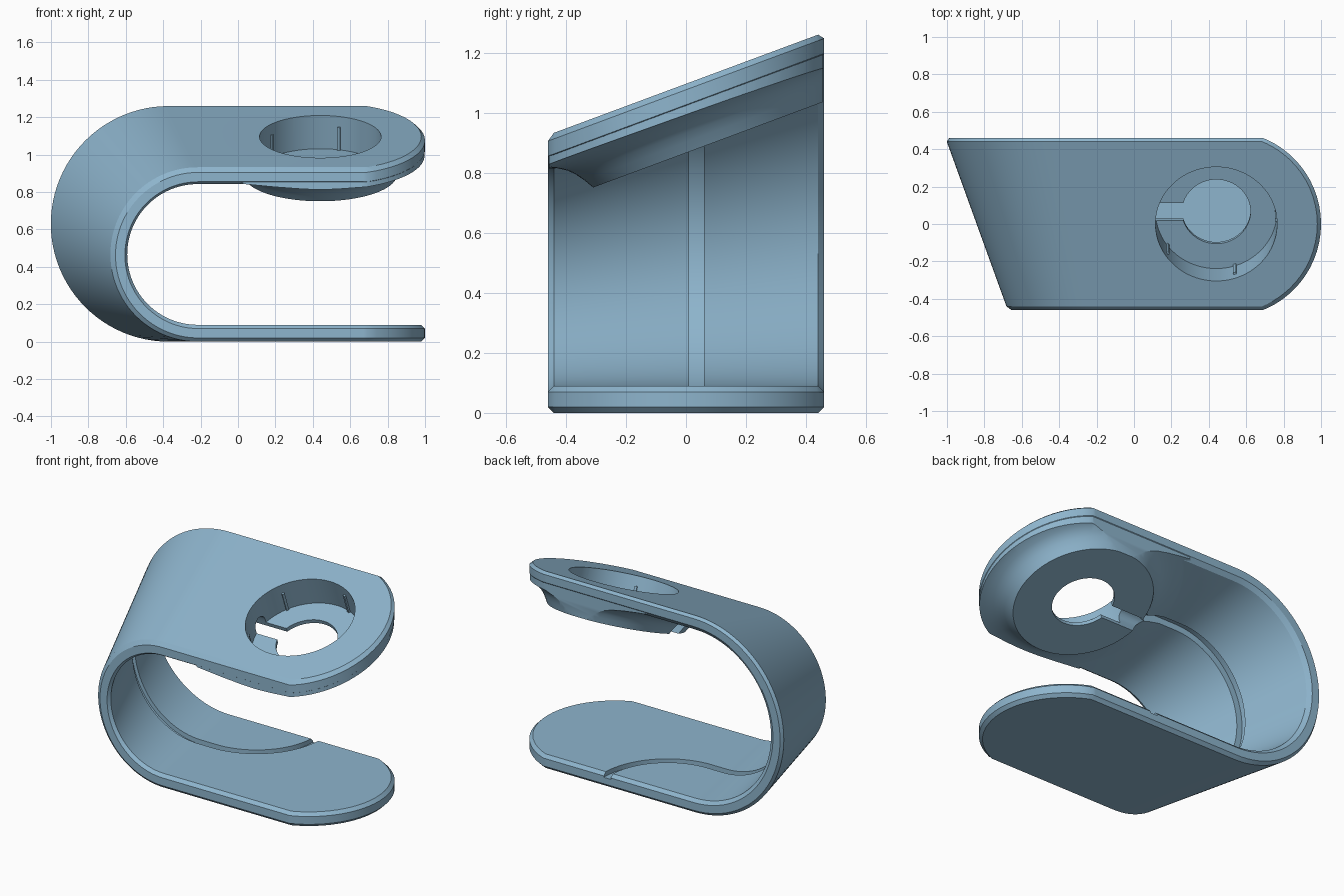
import bpy, bmesh, math
from mathutils import Matrix

if "Cube" in bpy.data.objects:
    bpy.data.objects.remove(bpy.data.objects["Cube"])

mat = bpy.data.materials.new("soft_blue")
mat.diffuse_color = (0.27, 0.46, 0.61, 1)
mat.use_nodes = True
mat.node_tree.nodes["Principled BSDF"].inputs["Base Color"].default_value = mat.diffuse_color

HALF, THICK, CH = 0.46, 0.09, 0.02          # half depth, wall, chamfer
END_X, END_R = 0.504, 0.496                 # centre and radius of the rounded ends
TILT = math.atan(0.342 / 0.92)
# frame on the tilted top surface, at the pocket centre
TOP = Matrix.Translation((0.44, 0, 1.096)) @ Matrix.Rotation(TILT, 4, 'X')


def finish(name, bm, matrix=Matrix()):
    bmesh.ops.transform(bm, matrix=matrix, verts=bm.verts)
    bmesh.ops.recalc_face_normals(bm, faces=bm.faces)
    me = bpy.data.meshes.new(name)
    bm.to_mesh(me)
    bm.free()
    me.materials.append(mat)
    ob = bpy.data.objects.new(name, me)
    bpy.context.collection.objects.link(ob)
    return ob


def skin(bm, rings, cap=True):
    """Join closed rings of points with quads."""
    vs = [[bm.verts.new(p) for p in ring] for ring in rings]
    n = len(vs[0])
    for a, b in zip(vs, vs[1:]):
        for i in range(n):
            j = (i + 1) % n
            bm.faces.new((a[i], a[j], b[j], b[i]))
    if cap:
        bm.faces.new(vs[0])
        bm.faces.new(vs[-1])
    return vs


def prism(name, pts, lo, hi, matrix=Matrix()):
    bm = bmesh.new()
    skin(bm, [[(x, y, z) for x, y in pts] for z in (lo, hi)])
    return finish(name, bm, matrix)


def lathe(name, profile, matrix, seg=96):
    bm = bmesh.new()
    skin(bm, [[(r * math.cos(math.tau * i / seg), r * math.sin(math.tau * i / seg), z)
               for i in range(seg)] for r, z in profile])
    return finish(name, bm, matrix)


def arc(cx, cy, r, a0, a1, n=48):
    angs = [math.radians(a0 + (a1 - a0) * i / n) for i in range(n + 1)]
    return [(cx + r * math.cos(a), cy + r * math.sin(a)) for a in angs]


def boolean(ob, other, op):
    m = ob.modifiers.new(op.lower(), 'BOOLEAN')
    m.operation, m.solver, m.object = op, 'EXACT', other
    bpy.context.view_layer.objects.active = ob
    bpy.ops.object.modifier_apply(modifier=m.name)
    bpy.data.objects.remove(other)


def bend(y):
    """Centre x and outer radius of the bend at depth y."""
    t = (y + HALF) / (2 * HALF)
    return -0.2125 - 0.162 * t, 0.4625 + 0.171 * t


def section(y):
    """C-shaped outer and inner outlines with chamfered ends."""
    cx, r = bend(y)
    e = CH if abs(y) > HALF - 0.001 else 0
    xe = END_X + math.sqrt(END_R ** 2 - y * y)
    xi = END_X + math.sqrt(max((END_R - CH) ** 2 - y * y, 0.166 ** 2))
    ro, ri = r - e, r - THICK + e
    outer = [(xe, 2 * r - CH), (xi, r + ro)] + arc(cx, r, ro, 90, 270) + [(xi, r - ro), (xe, CH)]
    d = THICK - CH
    inner = [(xe, 2 * r - d), (xi, r + ri)] + arc(cx, r, ri, 90, 270) + [(xi, r - ri), (xe, d)]
    return [[(x, y, z) for x, z in side] for side in (outer, inner)]


# C-shaped body: two plates joined by a tapering bend
bm = bmesh.new()
inset = HALF - CH
stations = [-HALF] + [inset * math.sin(math.pi * (i / 28 - 0.5)) for i in range(29)] + [HALF]
rings = []
for y in stations:
    o, i = section(y)
    rings.append(o + i[::-1])
vs = skin(bm, rings, cap=False)
n = len(vs[0])
for ring in (vs[0], vs[-1]):
    for i in range(n // 2 - 1):
        bm.faces.new((ring[i], ring[i + 1], ring[n - 2 - i], ring[n - 1 - i]))
body = finish("stand_body", bm)

# flared boss under the top plate, trimmed to the plate outline
boss = lathe("boss", [(0.66, -0.04), (0.66, -0.078), (0.61, -0.086), (0.55, -0.098), (0.50, -0.114),
                      (0.47, -0.134), (0.45, -0.154), (0.43, -0.182), (0.41, -0.216)], TOP)
h = HALF - 0.003
r = END_R - 0.003
a = math.degrees(math.asin(h / r))
outline = [(-0.5, -h)] + arc(END_X, 0, r, -a, a) + [(-0.5, h)]
boolean(boss, prism("outline", outline, 0.3, 1.6), 'INTERSECT')
boolean(body, boss, 'UNION')

# round pocket and through hole
boolean(body, lathe("pocket", [(0.325, 0.2), (0.325, -0.19)], TOP), 'DIFFERENCE')
boolean(body, lathe("hole", [(0.183, -0.1), (0.183, -0.35)], TOP, 64), 'DIFFERENCE')

# cable slot running sideways from the hole
along_x = Matrix(((0, 0, 1, 0), (1, 0, 0, 0), (0, 1, 0, 0), (0, 0, 0, 1)))
slot = [(-0.05, -0.35), (0.05, -0.35)] + arc(0, -0.165, 0.05, 0, 180, 12)
boolean(body, prism("slot", slot, -0.5, -0.1, TOP @ along_x), 'DIFFERENCE')

# cable groove around the inside of the bend
cx, r = bend(0.035)
deep, free = r - THICK + 0.03, r - THICK - 0.04
groove = ([(-0.03, r + deep)] + arc(cx, r, deep, 90, 270) + [(-0.18, r - deep)]
          + [(-0.18, r - free)] + arc(cx, r, free, 270, 90) + [(-0.03, r + free)])
boolean(body, prism("bend_groove", groove, -0.06, -0.01, Matrix.Rotation(math.pi / 2, 4, 'X')),
        'DIFFERENCE')

# cable groove curving to the back edge of the base
curve = arc(-0.19, 0.46, 0.45, -90, 6, 32) + arc(-0.19, 0.46, 0.40, 6, -90, 32)
boolean(body, prism("base_groove", curve, 0.061, 0.14), 'DIFFERENCE')

bpy.ops.object.select_all(action='DESELECT')
body.select_set(True)
bpy.context.view_layer.objects.active = body
bpy.ops.object.shade_smooth_by_angle(angle=math.radians(25))

# five grip ribs on the pocket wall
for k in range(5):
    rib = [(0.314, -0.008), (0.33, -0.008), (0.33, 0.008), (0.314, 0.008)]
    prism("grip_rib", rib, -0.195, -0.06, TOP @ Matrix.Rotation(math.tau * k / 5, 4, 'Z'))
